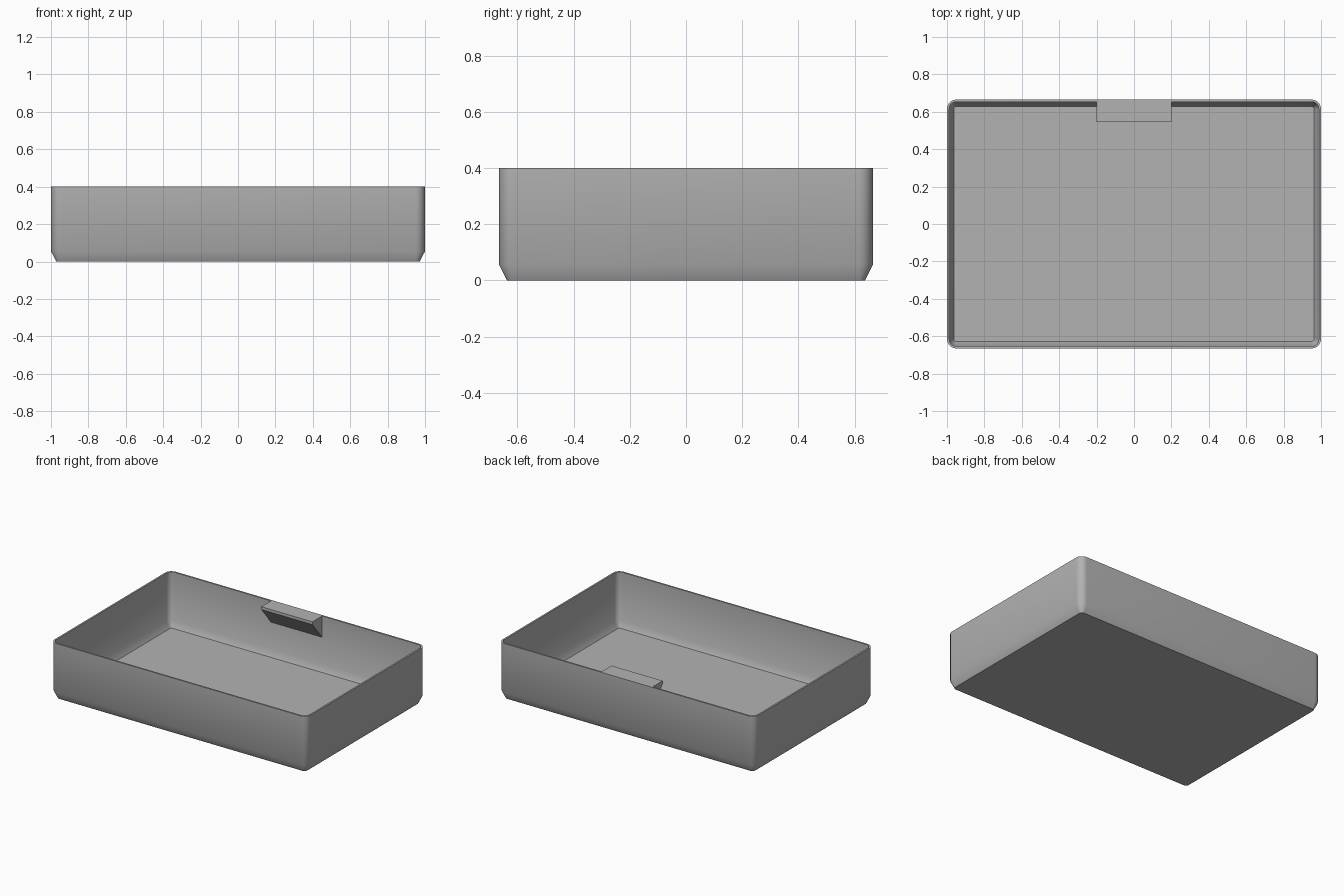
import bpy, bmesh, math

cube = bpy.data.objects.get("Cube")
if cube:
    bpy.data.objects.remove(cube)

HALF_X, HALF_Y, HEIGHT = 1.0, 0.665, 0.4
WALL, CORNER = 0.012, 0.05

grey = bpy.data.materials.new("matte grey")
grey.use_nodes = True
colour = (0.45, 0.45, 0.45, 1)
grey.diffuse_color = colour
grey.node_tree.nodes["Principled BSDF"].inputs["Base Color"].default_value = colour


def add_object(name, bm, smooth=False):
    bmesh.ops.recalc_face_normals(bm, faces=bm.faces)
    mesh = bpy.data.meshes.new(name)
    bm.to_mesh(mesh)
    bm.free()
    mesh.materials.append(grey)
    obj = bpy.data.objects.new(name, mesh)
    bpy.context.collection.objects.link(obj)
    if smooth:
        bpy.ops.object.select_all(action="DESELECT")
        obj.select_set(True)
        bpy.context.view_layer.objects.active = obj
        bpy.ops.object.shade_smooth_by_angle(angle=math.radians(35))
    return obj


def rounded_ring(bm, inset, z, steps=8):
    """Rounded rectangle of vertices, inset from the outer wall."""
    radius = CORNER - inset
    ring = []
    for quarter, (sx, sy) in enumerate([(1, 1), (-1, 1), (-1, -1), (1, -1)]):
        for i in range(steps + 1):
            a = math.pi / 2 * (quarter + i / steps)
            ring.append(bm.verts.new((sx * (HALF_X - CORNER) + radius * math.cos(a),
                                      sy * (HALF_Y - CORNER) + radius * math.sin(a), z)))
    return ring


# Tray: thin shell running up the outside, over the rim and down the inside
bm = bmesh.new()
profile = [(0.028, 0), (0, 0.055), (0, HEIGHT),
           (WALL, HEIGHT), (WALL, 0.06), (0.037, 0.015)]
rings = [rounded_ring(bm, inset, z) for inset, z in profile]
for low, high in zip(rings, rings[1:]):
    for i in range(len(low)):
        j = (i + 1) % len(low)
        bm.faces.new((low[i], low[j], high[j], high[i]))
bm.faces.new(rings[0])
bm.faces.new(rings[-1])
add_object("tray", bm, smooth=True)

# Tab: wedge-shaped ledge flush with the rim of the back wall
bm = bmesh.new()
inner = HALF_Y - WALL
section = [(inner, HEIGHT), (0.545, HEIGHT), (0.545, HEIGHT - 0.02), (inner, HEIGHT - 0.15)]
side = bm.faces.new([bm.verts.new((-0.2, y, z)) for y, z in section])
extruded = bmesh.ops.extrude_face_region(bm, geom=[side])["geom"]
bmesh.ops.translate(bm, vec=(0.4, 0, 0),
                    verts=[v for v in extruded if isinstance(v, bmesh.types.BMVert)])
add_object("rim_tab", bm)
